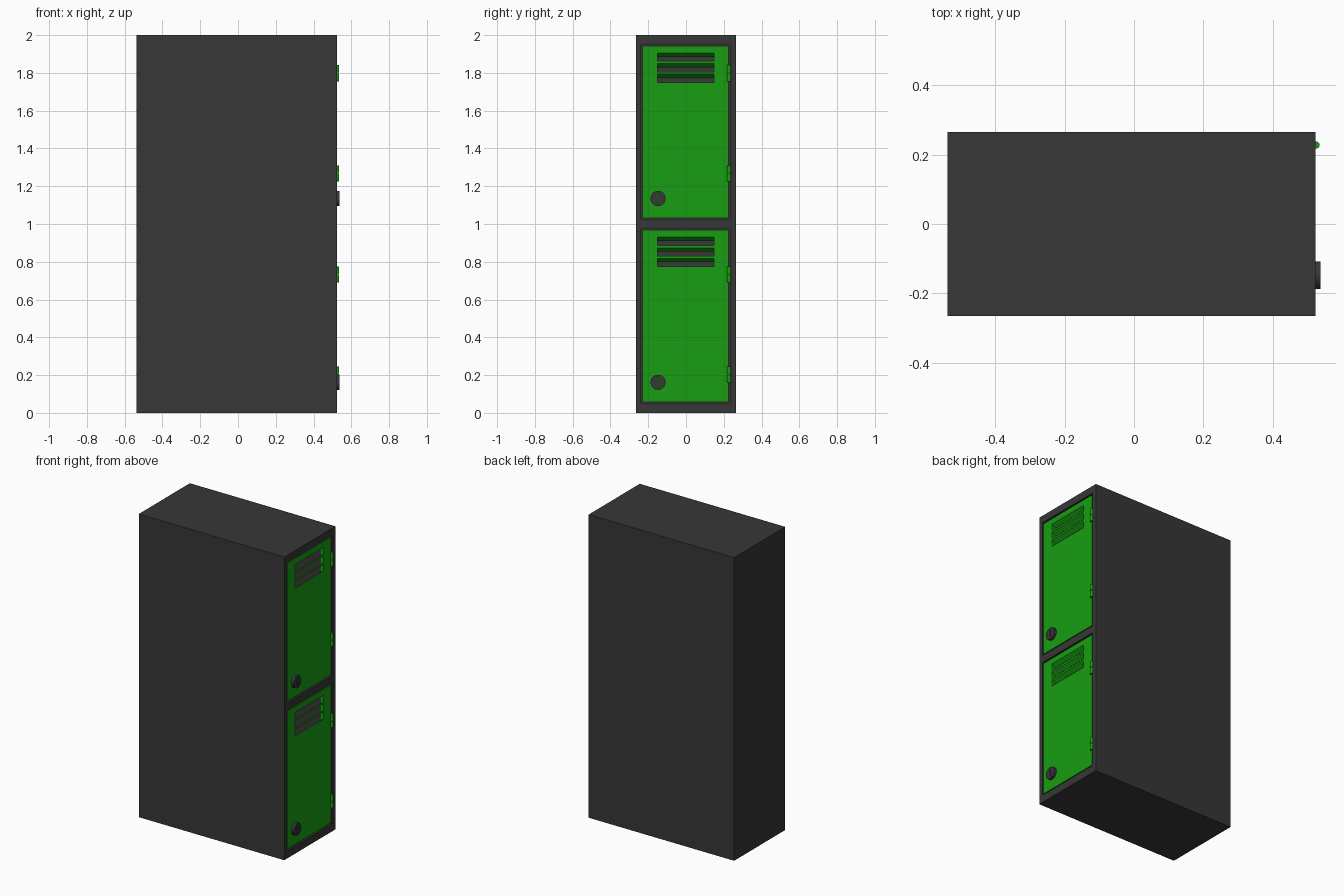
import bpy, bmesh, math
from mathutils import Matrix

if "Cube" in bpy.data.objects:
    bpy.data.objects.remove(bpy.data.objects["Cube"])


def material(name, color):
    m = bpy.data.materials.new(name)
    m.diffuse_color = (*color, 1)
    m.use_nodes = True
    m.node_tree.nodes["Principled BSDF"].inputs["Base Color"].default_value = m.diffuse_color
    return m


DARK = material("dark_paint", (0.038, 0.038, 0.038))
GREEN = material("green_paint", (0.009, 0.34, 0.006))


def finish(name, bm, mat):
    bmesh.ops.recalc_face_normals(bm, faces=bm.faces)
    me = bpy.data.meshes.new(name)
    bm.to_mesh(me)
    bm.free()
    ob = bpy.data.objects.new(name, me)
    bpy.context.collection.objects.link(ob)
    me.materials.append(mat)
    return ob


def prism(bm, profile, y0, y1):
    """Extrude an (x, z) outline from y0 to y1."""
    f = bm.faces.new([bm.verts.new((x, y0, z)) for x, z in profile])
    r = bmesh.ops.extrude_face_region(bm, geom=[f])
    for v in r["geom"]:
        if isinstance(v, bmesh.types.BMVert):
            v.co.y = y1


def box(bm, x0, x1, y0, y1, z0, z1):
    prism(bm, [(x0, z0), (x1, z0), (x1, z1), (x0, z1)], y0, y1)


def cylinder(bm, r, length, matrix, sides=32):
    bmesh.ops.create_cone(bm, cap_ends=True, segments=sides, radius1=r,
                          radius2=r, depth=length, matrix=matrix)


def cut(ob, bm):
    cutter = finish("cutter", bm, ob.data.materials[0])
    cutter.hide_render = True
    mod = ob.modifiers.new("cut", "BOOLEAN")
    mod.operation, mod.solver, mod.object = "DIFFERENCE", "EXACT", cutter
    bpy.context.view_layer.objects.active = ob
    bpy.ops.object.modifier_apply(modifier=mod.name)
    bpy.data.objects.remove(cutter)


def smooth(ob):
    bpy.ops.object.select_all(action="DESELECT")
    ob.select_set(True)
    bpy.context.view_layer.objects.active = ob
    bpy.ops.object.shade_smooth_by_angle(angle=math.radians(35))


BACK, FRONT, HALF_W = -0.538, 0.524, 0.266
DOOR_Y = (-0.229, 0.225)
GAP = 0.008
# name, door bottom, door top, knob height, hinge heights
BAYS = [("upper", 1.033, 1.943, 1.135, (1.798, 1.268)),
        ("lower", 0.058, 0.968, 0.162, (0.733, 0.203))]

# Cabinet with two open compartments
bm = bmesh.new()
box(bm, BACK, FRONT, -HALF_W, HALF_W, 0, 2)
cabinet = finish("cabinet", bm, DARK)
bm = bmesh.new()
for _, z0, z1, _, _ in BAYS:
    box(bm, BACK + 0.035, FRONT + 0.05, DOOR_Y[0] - GAP, DOOR_Y[1] + GAP,
        z0 - GAP, z1 + GAP)
cut(cabinet, bm)

for name, z0, z1, knob_z, hinges in BAYS:
    # Door panel
    xb, xf = FRONT - 0.028, FRONT - 0.003
    bm = bmesh.new()
    box(bm, xb, xf, *DOOR_Y, z0, z1)
    door = finish(name + "_door", bm, GREEN)

    # Sloping vent slots
    bm = bmesh.new()
    drop = 0.02
    for i in range(3):
        top = z1 - 0.038 - 0.056 * i
        low = top - 0.043
        e = 0.01
        k = drop / (xf - xb) * e
        prism(bm, [(xf + e, top + k), (xf + e, low + k),
                   (xb - e, low - drop - k), (xb - e, top - drop - k)],
              -0.15, 0.147)
    cut(door, bm)

    # Round latch with a vertical key slit
    bm = bmesh.new()
    cylinder(bm, 0.04, 0.538 - xf, Matrix.Translation(
        ((0.538 + xf) / 2, -0.148, knob_z)) @ Matrix.Rotation(math.pi / 2, 4, "Y"))
    latch = finish(name + "_latch", bm, DARK)
    bm = bmesh.new()
    box(bm, xf - 0.01, 0.55, -0.151, -0.145, knob_z - 0.027, knob_z + 0.027)
    cut(latch, bm)
    smooth(latch)

    # Hinges: two knuckles on a thin pin
    bm = bmesh.new()
    for hz in hinges:
        for r, length, dz in ((0.01, 0.038, 0.0235), (0.01, 0.038, -0.0235),
                              (0.006, 0.08, 0)):
            cylinder(bm, r, length, Matrix.Translation((FRONT + 0.002, 0.228, hz + dz)), 20)
    smooth(finish(name + "_hinges", bm, GREEN))
